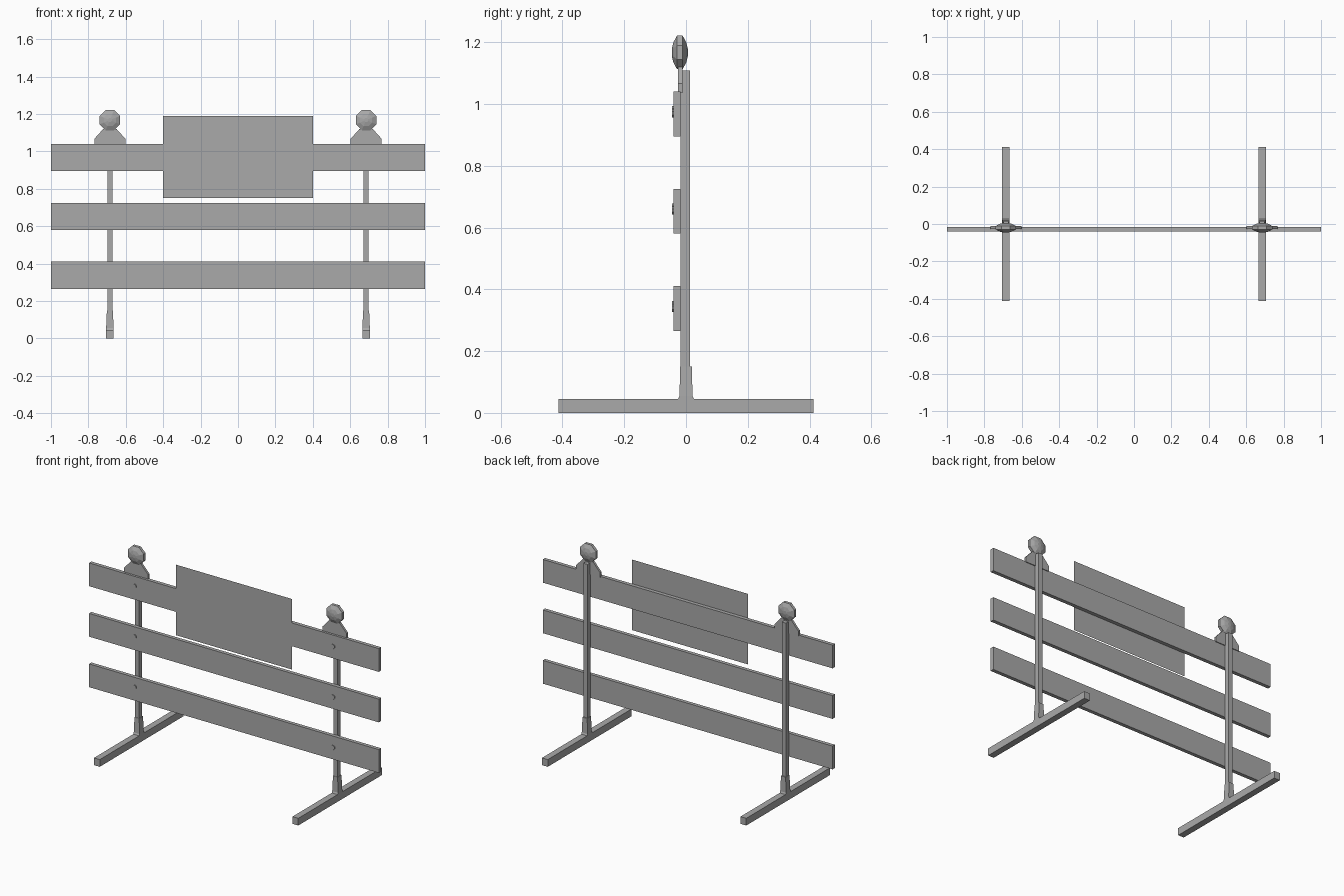
import bpy, bmesh, math
from mathutils import Matrix

cube = bpy.data.objects.get("Cube")
if cube:
    bpy.data.objects.remove(cube, do_unlink=True)

grey = bpy.data.materials.new("plain_grey")
grey.use_nodes = True
colour = (0.4, 0.4, 0.4, 1)
grey.diffuse_color = colour
grey.node_tree.nodes["Principled BSDF"].inputs["Base Color"].default_value = colour


def finish(name, bm):
    bmesh.ops.recalc_face_normals(bm, faces=bm.faces)
    mesh = bpy.data.meshes.new(name)
    bm.to_mesh(mesh)
    bm.free()
    mesh.materials.append(grey)
    obj = bpy.data.objects.new(name, mesh)
    bpy.context.collection.objects.link(obj)
    return obj


def box(name, x, y, z):
    """Box from (min, max) pairs."""
    bm = bmesh.new()
    size = [b - a for a, b in (x, y, z)]
    mid = [(a + b) / 2 for a, b in (x, y, z)]
    bmesh.ops.create_cube(bm, size=1, matrix=Matrix.Translation(mid) @ Matrix.Diagonal((*size, 1)))
    return finish(name, bm)


def loft(name, rings):
    """Closed skin over rings of points with equal counts."""
    bm = bmesh.new()
    loops = [[bm.verts.new(p) for p in ring] for ring in rings]
    for a, b in zip(loops, loops[1:]):
        for i in range(len(a)):
            j = (i + 1) % len(a)
            bm.faces.new((a[i], a[j], b[j], b[i]))
    bm.faces.new(loops[0])
    bm.faces.new(loops[-1])
    return finish(name, bm)


def disc_ring(x, y, z, r, sides=8):
    angles = [math.tau * (i + 0.5) / sides for i in range(sides)]
    return [(x + r * math.cos(a), y, z + r * math.sin(a)) for a in angles]


# Three horizontal planks
plank_bottoms = (0.265, 0.58, 0.895)
for label, z in zip(("lower", "middle", "upper"), plank_bottoms):
    box(label + "_plank", (-1, 1), (-0.04, -0.017), (z, z + 0.145))

# Thin sign sheet on the front of the upper plank
bm = bmesh.new()
bm.faces.new([bm.verts.new((x, -0.041, z)) for x, z in
              ((-0.4, 0.75), (0.4, 0.75), (0.4, 1.19), (-0.4, 1.19))])
finish("sign_sheet", bm)

for side, s in (("left", 1), ("right", -1)):
    x = s * 0.685

    # Foot bar, tapered socket and post
    box(side + "_foot", (x - 0.02, x + 0.02), (-0.413, 0.413), (0, 0.045))
    socket = [(0.02, 0.028, 0.04), (0.02, 0.021, 0.055), (0.016, 0.019, 0.15)]
    loft(side + "_socket", [[(x + i * w, j * d, z) for i, j in
                             ((-1, -1), (1, -1), (1, 1), (-1, 1))] for w, d, z in socket])
    box(side + "_post", (x - 0.014, x + 0.014), (-0.017, 0.013), (0.1, 1.108))

    # Lamp bracket plate
    outline = [(-0.083, 1.035), (0.083, 1.035), (0.083, 1.067),
               (0.035, 1.12), (-0.035, 1.12), (-0.083, 1.067)]
    loft(side + "_lamp_bracket", [[(x + u, y, z) for u, z in outline] for y in (-0.026, -0.012)])

    # Faceted lamp lens
    lens = [(-0.046, 0.012), (-0.041, 0.035), (-0.029, 0.059),
            (-0.011, 0.059), (0.001, 0.035), (0.006, 0.012)]
    loft(side + "_lamp", [disc_ring(x, y, 1.167, r) for y, r in lens])

    # Bolts through each plank
    for i, z in enumerate(plank_bottoms):
        zc = z + (0.075 if s > 0 else 0.085)
        loft(f"{side}_bolt_{i + 1}", [disc_ring(x, y, zc, 0.014) for y in (-0.046, -0.015)])
